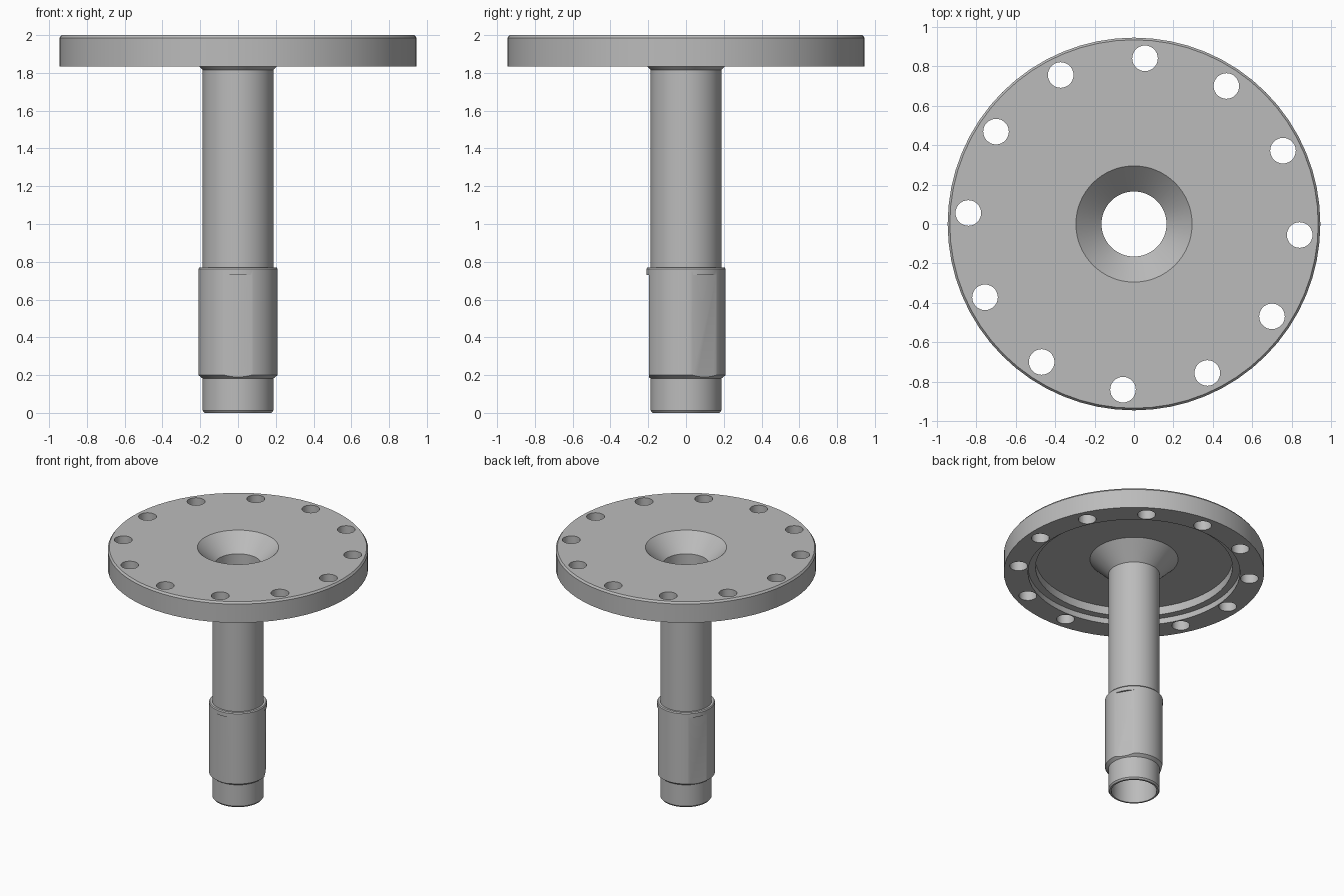
import bpy, bmesh, math
from mathutils import Matrix, Vector

if "Cube" in bpy.data.objects:
    bpy.data.objects.remove(bpy.data.objects["Cube"], do_unlink=True)

# Single metal colour
metal = bpy.data.materials.new("grey metal")
metal.use_nodes = True
GREY = (0.5, 0.5, 0.5, 1)
metal.diffuse_color = GREY
metal.node_tree.nodes["Principled BSDF"].inputs["Base Color"].default_value = GREY


def add_object(name, bm):
    bmesh.ops.recalc_face_normals(bm, faces=bm.faces)
    mesh = bpy.data.meshes.new(name)
    bm.to_mesh(mesh)
    bm.free()
    mesh.materials.append(metal)
    obj = bpy.data.objects.new(name, mesh)
    bpy.context.collection.objects.link(obj)
    return obj


def lathe(name, profile, segments=64):
    """Revolve a closed (radius, z) profile around the z axis."""
    bm = bmesh.new()
    rings = []
    for i in range(segments):
        a = 2 * math.pi * i / segments
        rings.append([bm.verts.new((r * math.cos(a), r * math.sin(a), z)) for r, z in profile])
    n = len(profile)
    for i in range(segments):
        a, b = rings[i], rings[(i + 1) % segments]
        for j in range(n):
            k = (j + 1) % n
            bm.faces.new((a[j], b[j], b[k], a[k]))
    return add_object(name, bm)


def cut(obj, cutter):
    """Subtract the cutter, then remove it and smooth the result."""
    cutter.hide_render = True
    mod = obj.modifiers.new("cut", 'BOOLEAN')
    mod.operation = 'DIFFERENCE'
    mod.solver = 'EXACT'
    mod.object = cutter
    bpy.ops.object.select_all(action='DESELECT')
    bpy.context.view_layer.objects.active = obj
    obj.select_set(True)
    bpy.ops.object.modifier_apply(modifier=mod.name)
    bpy.data.objects.remove(cutter, do_unlink=True)
    bpy.ops.object.shade_smooth_by_angle(angle=math.radians(25))


# Flange: countersunk bore on top, stepped recess and cone underneath
flange = lathe("flange", [
    (0.165, 1.87), (0.295, 2.0), (0.935, 2.0), (0.946, 1.985), (0.946, 1.835),
    (0.77, 1.835), (0.77, 1.88), (0.715, 1.88), (0.715, 1.945),
    (0.32, 1.945), (0.187, 1.815), (0.165, 1.815)])

# Twelve bolt holes
bm = bmesh.new()
for i in range(12):
    a = math.radians(-3.8 + 30 * i)
    bmesh.ops.create_cone(
        bm, cap_ends=True, segments=32, radius1=0.065, radius2=0.065, depth=0.4,
        matrix=Matrix.Translation((0.843 * math.cos(a), 0.843 * math.sin(a), 1.92)))
cut(flange, add_object("bolt_hole_cutter", bm))

# Hollow shaft with a thicker collar
shaft = lathe("shaft", [
    (0.165, 1.815), (0.187, 1.815), (0.187, 0.77), (0.204, 0.77), (0.21, 0.762),
    (0.21, 0.2), (0.187, 0.182), (0.187, 0.012), (0.178, 0.0), (0.165, 0.0)])

# Three wrench flats around the collar, ending below its top rim
bm = bmesh.new()
for angle in (-90, 30, 150):
    turn = Matrix.Rotation(math.radians(angle), 4, 'Z')
    place = Matrix.Translation(Vector((0.247, 0, 0.43)))
    size = Matrix.Diagonal((0.1, 0.24, 0.6, 1))
    bmesh.ops.create_cube(bm, size=1, matrix=turn @ place @ size)
cut(shaft, add_object("flat_cutter", bm))
